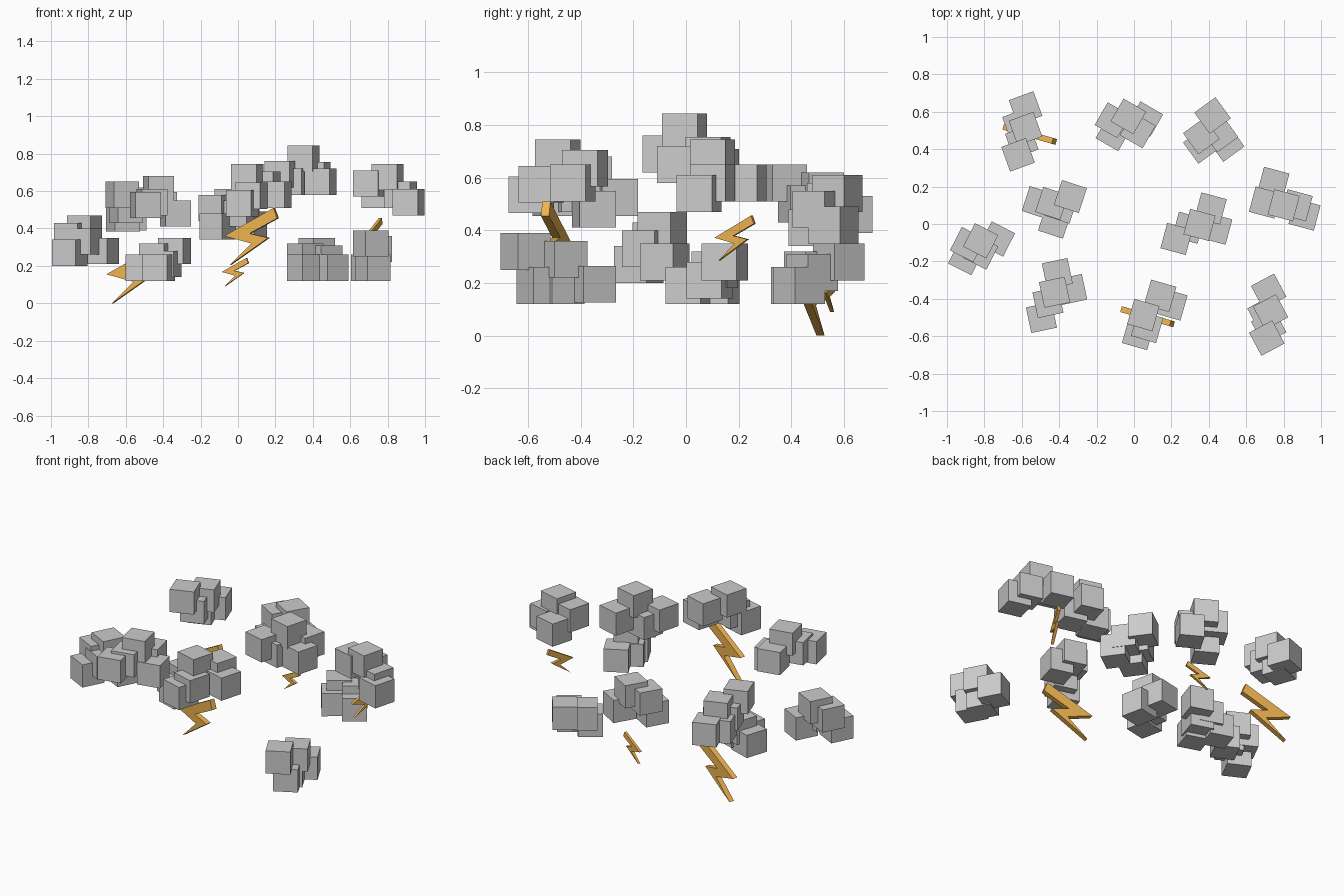
import bpy, bmesh
from math import radians
from mathutils import Matrix, Vector

if "Cube" in bpy.data.objects:
    bpy.data.objects.remove(bpy.data.objects["Cube"])

CUBE = 0.14

orange = bpy.data.materials.new("bolt_orange")
orange.diffuse_color = (0.85, 0.45, 0.08, 1)
orange.use_nodes = True
orange.node_tree.nodes["Principled BSDF"].inputs["Base Color"].default_value = orange.diffuse_color


def finish(name, bm, mat=None):
    bmesh.ops.recalc_face_normals(bm, faces=bm.faces)
    me = bpy.data.meshes.new(name)
    bm.to_mesh(me)
    bm.free()
    ob = bpy.data.objects.new(name, me)
    bpy.context.collection.objects.link(ob)
    if mat:
        me.materials.append(mat)
    return ob


def cloud(name, angle, centres):
    """A puff of overlapping cubes that share one heading."""
    bm = bmesh.new()
    turn = Matrix.Rotation(radians(angle), 4, 'Z')
    for c in centres:
        bmesh.ops.create_cube(bm, size=CUBE, matrix=Matrix.Translation(c) @ turn)
    return finish(name, bm)


def bolt(name, centre, tip_z, angle, scale=1.0):
    """A flat zigzag bolt standing upright, thickened both ways."""
    profile = [(0.129, 0.305), (-0.145, 0.155), (0.005, 0.115), (-0.114, 0),
               (0.1, 0.145), (-0.005, 0.168), (0.15, 0.25)]
    bm = bmesh.new()
    front = bm.faces.new([bm.verts.new((x, -0.016, z)) for x, z in profile])
    ext = bmesh.ops.extrude_face_region(bm, geom=[front], use_keep_orig=True)
    moved = [g for g in ext["geom"] if isinstance(g, bmesh.types.BMVert)]
    bmesh.ops.translate(bm, verts=moved, vec=(0, 0.032, 0))
    m = (Matrix.Translation(Vector((*centre, tip_z)))
         @ Matrix.Rotation(radians(angle), 4, 'Z') @ Matrix.Scale(scale, 4))
    bm.transform(m)
    return finish(name, bm, orange)


# Clouds of the back row
cloud("cloud_back_left", 20, [(-.58, .62, .46), (-.58, .51, .55), (-.62, .37, .58),
                              (-.615, .53, .455), (-.60, .44, .50)])
cloud("cloud_back_middle", -30, [(-.03, .575, .54), (-.11, .485, .41), (-.115, .555, .51),
                                 (.06, .56, .42), (.02, .50, .48)])
cloud("cloud_back_right", 36, [(.42, .58, .28), (.36, .42, .19), (.36, .47, .25),
                               (.493, .43, .19), (.46, .48, .24)])
# Clouds of the middle row
cloud("cloud_far_left", -27, [(-.90, -.18, .27), (-.82, -.09, .40), (-.73, -.08, .28),
                              (-.82, -.15, .33), (-.89, -.11, .36)])
cloud("cloud_middle_left", -18, [(-.34, .147, .28), (-.425, .01, .19), (-.512, .115, .19),
                                 (-.44, .11, .25), (-.39, .09, .21)])
cloud("cloud_middle_right", -15, [(.35, -.005, .775), (.44, -.025, .65), (.227, -.08, .69),
                                  (.41, .083, .685), (.29, -.02, .65)])
cloud("cloud_far_right", -15, [(.80, .10, .675), (.912, .05, .54), (.70, .115, .64),
                               (.745, .22, .58), (.87, .10, .58)])
# Clouds of the front row
cloud("cloud_front_left", 12, [(-.41, -.265, .525), (-.333, -.35, .48), (-.495, -.50, .525),
                               (-.425, -.365, .61), (-.46, -.42, .54)])
cloud("cloud_front_middle", -16, [(.05, -.487, .675), (.20, -.43, .58), (.14, -.384, .636),
                                  (.022, -.588, .535), (.07, -.55, .575)])
cloud("cloud_front_right", 28, [(.72, -.36, .195), (.71, -.61, .32), (.73, -.47, .29),
                                (.72, -.55, .19), (.70, -.48, .19)])

# Lightning: two large and two small bolts
bolt("bolt_large_front", (.07, -.495), .205, -16)
bolt("bolt_large_back", (-.56, .48), 0, -16)
bolt("bolt_small_back", (-.015, .54), .09, -16, .5)
bolt("bolt_small_right", (.73, .185), .285, 65, .56)
